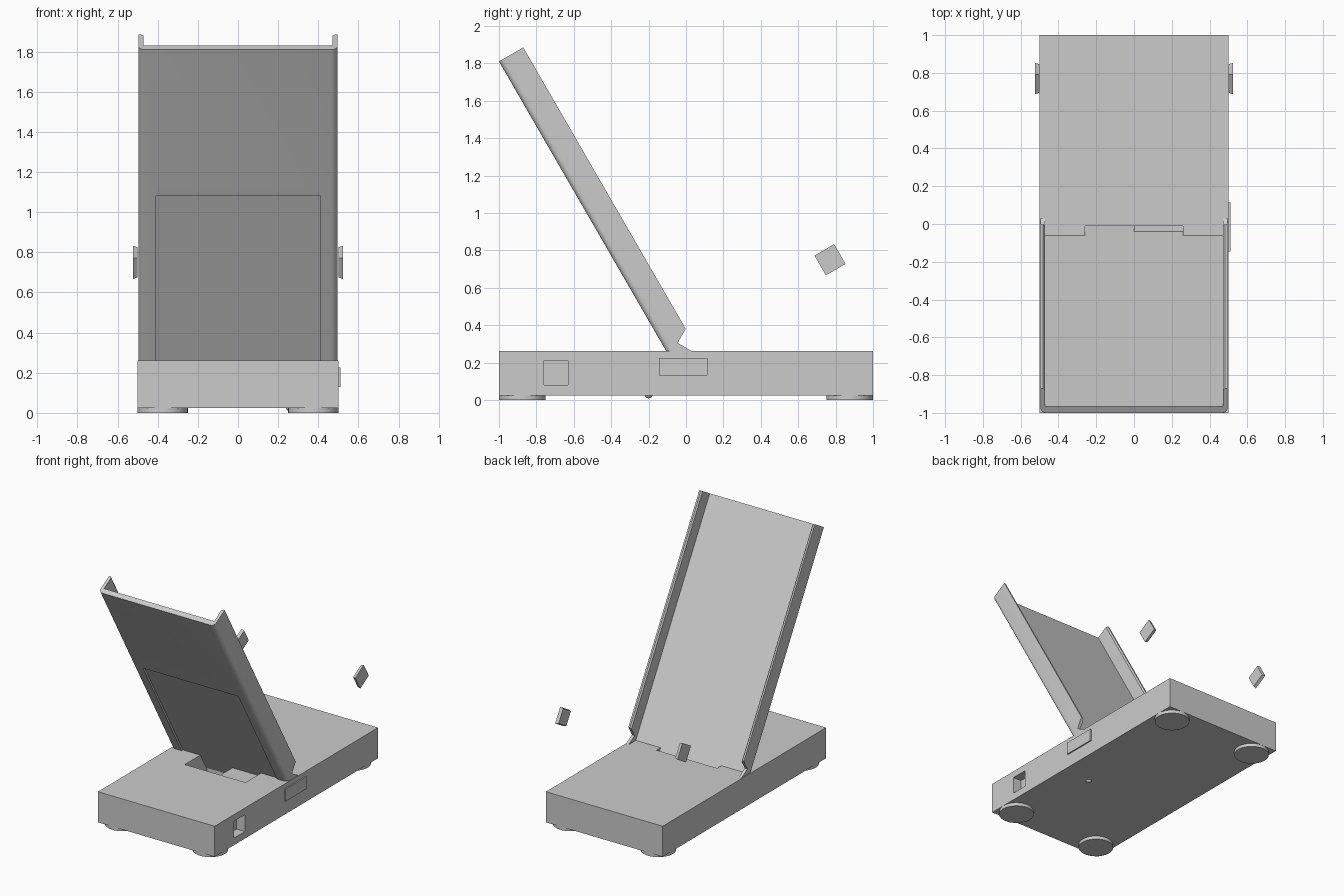
import bpy, bmesh, math
from mathutils import Matrix, Vector

if "Cube" in bpy.data.objects:
    bpy.data.objects.remove(bpy.data.objects["Cube"], do_unlink=True)

grey = bpy.data.materials.new("light grey plastic")
grey.use_nodes = True
colour = (0.6, 0.6, 0.6, 1)
grey.diffuse_color = colour
grey.node_tree.nodes["Principled BSDF"].inputs["Base Color"].default_value = colour


def finish(name, bm, matrix=None):
    if matrix:
        bm.transform(matrix)
    bmesh.ops.recalc_face_normals(bm, faces=bm.faces)
    mesh = bpy.data.meshes.new(name)
    bm.to_mesh(mesh)
    bm.free()
    mesh.materials.append(grey)
    obj = bpy.data.objects.new(name, mesh)
    bpy.context.collection.objects.link(obj)
    return obj


def box(name, low, high, matrix=None):
    low, high = Vector(low), Vector(high)
    bm = bmesh.new()
    bmesh.ops.create_cube(bm, size=1)
    bm.transform(Matrix.Translation((low + high) / 2) @ Matrix.Diagonal((*(high - low), 1)))
    return finish(name, bm, matrix)


def cylinder(name, radius, depth, matrix, sides=48):
    bm = bmesh.new()
    bmesh.ops.create_cone(bm, cap_ends=True, segments=sides,
                          radius1=radius, radius2=radius, depth=depth)
    return finish(name, bm, matrix)


def select(obj):
    bpy.ops.object.select_all(action="DESELECT")
    obj.select_set(True)
    bpy.context.view_layer.objects.active = obj


def smooth(obj):
    select(obj)
    bpy.ops.object.shade_smooth_by_angle(angle=math.radians(35))


def cut(obj, cutter):
    mod = obj.modifiers.new("cut", "BOOLEAN")
    mod.operation, mod.solver, mod.object = "DIFFERENCE", "EXACT", cutter
    select(obj)
    bpy.ops.object.modifier_apply(modifier=mod.name)
    bpy.data.objects.remove(cutter, do_unlink=True)


# Base with stepped hinge pocket, side socket and cable groove
base = box("base", (-0.5, -1, 0.025), (0.5, 1, 0.262))
cut(base, box("deep_pocket", (-0.26, -0.28, 0.1), (0, -0.01, 0.4)))
cut(base, box("shallow_pocket", (-0.01, -0.28, 0.225), (0.26, -0.01, 0.4)))
cut(base, box("socket", (0.43, -0.76, 0.08), (0.6, -0.63, 0.21)))
start, end = Vector((0.02, -0.34, 0.03)), Vector((-0.56, -0.11, 0.03))
turn = (end - start).to_track_quat("Z", "Y").to_matrix().to_4x4()
cut(base, cylinder("groove", 0.035, (end - start).length,
                   Matrix.Translation((start + end) / 2) @ turn, 24))

# Feet, side plate and underside button
for side, sx in (("left", 1), ("right", -1)):
    for place, sy in (("front", -1), ("back", 1)):
        foot = cylinder(f"{place}_{side}_foot", 0.125, 0.03,
                        Matrix.Translation((sx * 0.375, sy * 0.875, 0.015)))
        smooth(foot)
box("side_plate", (0.49, -0.145, 0.13), (0.51, 0.115, 0.225))
bm = bmesh.new()
bmesh.ops.create_uvsphere(bm, u_segments=20, v_segments=10, radius=0.022)
smooth(finish("underside_button", bm, Matrix.Translation((0.26, -0.2, 0.031))))

# Tilted tray: rounded channel section swept along the slope
# Local axes: x across, y along the slope downwards, z out of the open side
slope = Matrix(((1, 0, 0, 0), (0, 0.5, 0.866, -1), (0, -0.866, 0.5, 1.81), (0, 0, 0, 1)))
half_width, lip, floor, depth, radius, length = 0.495, 0.472, 0.04, 0.15, 0.03, 1.94
half = [(lip, floor), (lip, depth - 0.01), (lip + 0.01, depth), (half_width, depth)]
for i in range(7):
    a = math.radians(15 * i)
    half.append((half_width - radius + radius * math.cos(a), radius - radius * math.sin(a)))
section = half + [(-x, z) for x, z in reversed(half)]
bm = bmesh.new()
face = bm.faces.new([bm.verts.new((x, 0, z)) for x, z in section])
swept = bmesh.ops.extrude_face_region(bm, geom=[face])
bmesh.ops.translate(bm, vec=(0, length, 0),
                    verts=[v for v in swept["geom"] if isinstance(v, bmesh.types.BMVert)])
tray = finish("tray", bm, slope)

# Shallow recess on the back and right-angled notch at the foot of the lips
cut(tray, box("recess", (-0.408, 0.84, -0.1), (0.408, 2.1, 0.014), slope))
notch = Matrix.Translation((0, -0.045, 0.305)) @ Matrix.Rotation(math.radians(-30), 4, "X")
cut(tray, box("notch", (-1, 0, 0), (1, 0.4, 0.4), notch))
smooth(tray)

# Loose tapered square tabs either side
for side, sx in (("left", 1), ("right", -1)):
    bm = bmesh.new()
    bmesh.ops.create_cone(bm, cap_ends=True, segments=4, radius1=0.078,
                          radius2=0.086, depth=0.024)
    bm.transform(Matrix.Rotation(math.radians(45), 4, "Z"))
    bm.transform(Matrix.Rotation(math.radians(90 * sx), 4, "Y"))
    place = Matrix.Translation((sx * 0.512, 0.77, 0.75))
    finish(f"{side}_tab", bm, place @ Matrix.Rotation(math.radians(30), 4, "X"))
